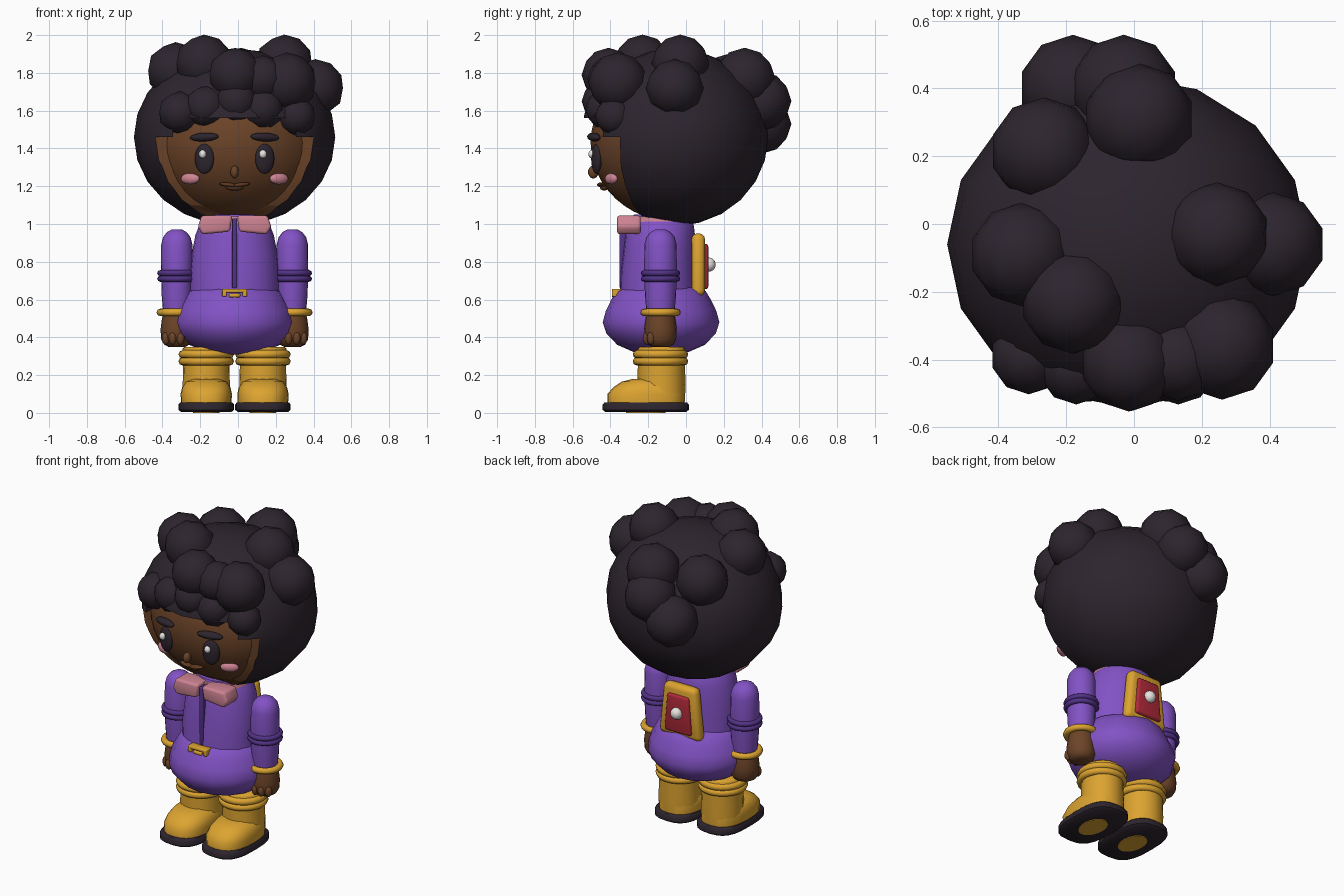
import bpy, bmesh, math
from mathutils import Vector

if "Cube" in bpy.data.objects:
    bpy.data.objects.remove(bpy.data.objects["Cube"])

X0, Y0 = -0.018, -0.135          # body axis


def mat(name, r, g, b):
    m = bpy.data.materials.new(name)
    m.diffuse_color = (r, g, b, 1)
    m.use_nodes = True
    m.node_tree.nodes["Principled BSDF"].inputs["Base Color"].default_value = m.diffuse_color
    return m


HAIR = mat("dark hair", 0.026, 0.018, 0.027)
SKIN = mat("brown skin", 0.15, 0.057, 0.021)
LIP = mat("lip brown", 0.115, 0.04, 0.015)
PURPLE = mat("purple cloth", 0.225, 0.085, 0.56)
TRIM = mat("dark purple trim", 0.085, 0.032, 0.24)
GOLD = mat("gold", 0.72, 0.37, 0.03)
PINK = mat("pink", 0.62, 0.23, 0.29)
RED = mat("red", 0.42, 0.022, 0.04)
WHITE = mat("white", 0.8, 0.78, 0.74)


def smooth(ob, angle=50):
    bpy.ops.object.select_all(action='DESELECT')
    ob.select_set(True)
    bpy.context.view_layer.objects.active = ob
    bpy.ops.object.shade_smooth_by_angle(angle=math.radians(angle))


def from_bm(name, bm, m):
    bmesh.ops.recalc_face_normals(bm, faces=bm.faces)
    me = bpy.data.meshes.new(name)
    bm.to_mesh(me)
    bm.free()
    ob = bpy.data.objects.new(name, me)
    bpy.context.collection.objects.link(ob)
    me.materials.append(m)
    return ob


def ball(name, loc, radii, m, seg=16, rings=10, rot=(0, 0, 0)):
    bpy.ops.mesh.primitive_uv_sphere_add(segments=seg, ring_count=rings, radius=1, location=loc, rotation=rot)
    ob = bpy.context.object
    ob.name = name
    ob.scale = radii
    ob.data.materials.append(m)
    smooth(ob)
    return ob


def ring(name, loc, r, thick, m):
    bpy.ops.mesh.primitive_torus_add(location=loc, major_radius=r, minor_radius=thick,
                                     major_segments=24, minor_segments=8)
    ob = bpy.context.object
    ob.name = name
    ob.data.materials.append(m)
    smooth(ob)


def loft(name, x, sections, m, seg=20, power=2.0):
    """Stack of rounded outlines: (z, rx, ry, cy)."""
    bm = bmesh.new()
    loops = []
    for z, rx, ry, cy in sections:
        lp = []
        for i in range(seg):
            a = 2 * math.pi * i / seg
            c, s = math.cos(a), math.sin(a)
            e = 2 / power
            lp.append(bm.verts.new((x + rx * math.copysign(abs(c) ** e, c),
                                    cy + ry * math.copysign(abs(s) ** e, s), z)))
        loops.append(lp)
    for a, b in zip(loops, loops[1:]):
        for i in range(seg):
            j = (i + 1) % seg
            bm.faces.new((a[i], a[j], b[j], b[i]))
    bm.faces.new(loops[0])
    bm.faces.new(loops[-1])
    ob = from_bm(name, bm, m)
    smooth(ob)
    return ob


def plate(name, pts, y0, y1, m, bevel=0.015):
    """Outline in x-z pushed through y, with soft edges."""
    bm = bmesh.new()
    f = bm.faces.new([bm.verts.new((X0 + x, y0, z)) for x, z in pts])
    ext = bmesh.ops.extrude_face_region(bm, geom=[f])
    bmesh.ops.translate(bm, vec=(0, y1 - y0, 0), verts=[v for v in ext["geom"] if isinstance(v, bmesh.types.BMVert)])
    if bevel:
        bmesh.ops.bevel(bm, geom=bm.edges[:], offset=bevel, segments=3, profile=0.5, affect='EDGES')
    ob = from_bm(name, bm, m)
    smooth(ob)
    return ob


# ---- head: face ellipsoid, front part only
FC, FR = Vector((X0, -0.05, 1.43)), Vector((0.48, 0.455, 0.42))


def face_y(dx, z):
    return FC.y - FR.y * math.sqrt(1 - (dx / FR.x) ** 2 - ((z - FC.z) / FR.z) ** 2)


face = ball("face", FC, FR, SKIN, 32, 24)
bm = bmesh.new()
bm.from_mesh(face.data)
bmesh.ops.delete(bm, geom=[v for v in bm.verts if v.co.y > -0.1], context='VERTS')
bm.to_mesh(face.data)
bm.free()

# ---- hair cap with a notch cut for the face
hair = ball("hair_cap", (X0, -0.06, 1.46), (0.533, 0.495, 0.47), HAIR, 16, 12)
hair.data.materials.append(SKIN)


def notch(profile, half):
    bm = bmesh.new()
    f = bm.faces.new([bm.verts.new((X0 - half, y, z)) for y, z in profile])
    ext = bmesh.ops.extrude_face_region(bm, geom=[f])
    bmesh.ops.translate(bm, vec=(2 * half, 0, 0), verts=[v for v in ext["geom"] if isinstance(v, bmesh.types.BMVert)])
    cut = from_bm("notch_cutter", bm, HAIR)
    cut.data.materials.append(SKIN)
    for p in cut.data.polygons:      # back wall is skin, the rest hair
        p.material_index = 1 if abs(p.normal.y) > 0.5 else 0
    cut.hide_render = True
    mod = hair.modifiers.new("notch", 'BOOLEAN')
    mod.operation, mod.solver, mod.object = 'DIFFERENCE', 'EXACT', cut
    bpy.context.view_layer.objects.active = hair
    bpy.ops.object.modifier_apply(modifier=mod.name)
    bpy.data.objects.remove(cut)


notch([(-0.35, 1.46), (-0.345, 1.3), (-0.32, 1.2), (-0.28, 1.1), (-0.2, 1.0), (-0.2, 0.9), (-0.8, 0.9), (-0.8, 1.46)], 0.7)
notch([(-0.35, 1.44), (-0.35, 1.56), (-0.8, 1.56), (-0.8, 1.44)], 0.325)
smooth(hair, 35)

# ---- curls: x, y, z, radius
curls = [(-.18, .40, 1.53, .155), (-.03, .40, 1.65, .155), (.015, .31, 1.77, .16), (-.265, .215, 1.74, .155),
         (-.33, -.09, 1.81, .15), (-.18, -.23, 1.85, .15), (.245, -.03, 1.85, .15), (.41, -.06, 1.72, .15),
         (-.015, -.41, 1.79, .14), (.26, -.36, 1.75, .155), (.13, -.40, 1.77, .12),
         (-.31, -.39, 1.59, .11), (-.17, -.42, 1.62, .11), (-.01, -.44, 1.65, .11),
         (.13, -.42, 1.61, .11), (.31, -.38, 1.57, .10)]
for i, (x, y, z, r) in enumerate(curls):
    bpy.ops.mesh.primitive_ico_sphere_add(subdivisions=2, radius=r * 1.02, location=(x, y, z))
    c = bpy.context.object
    c.name = f"curl_{i + 1}"
    c.data.materials.append(HAIR)
    smooth(c, 60)

# ---- face features
for s, side in ((-1, "left"), (1, "right")):
    yaw = s * 0.3
    x = X0 + s * 0.16
    ey = face_y(0.16, 1.345)
    ball(side + "_eye", (x, ey - 0.005, 1.345), (0.053, 0.025, 0.08), HAIR, rot=(0, 0, yaw))
    ball(side + "_eye_glint", (x - 0.01, ey - 0.03, 1.37), (0.02, 0.018, 0.022), WHITE, 12, 8)
    ball(side + "_brow", (x, face_y(0.16, 1.46) - 0.01, 1.46), (0.08, 0.028, 0.023), HAIR, rot=(0, s * 0.05, yaw))
    ball(side + "_cheek", (X0 + s * 0.235, face_y(0.235, 1.24) - 0.006, 1.24), (0.055, 0.025, 0.03), PINK,
         rot=(0, 0, s * 0.5))
    ball(side + "_upper_lip", (X0 + s * 0.035, face_y(0, 1.205) - 0.012, 1.208), (0.046, 0.025, 0.012), LIP,
         rot=(0, -s * 0.12, s * 0.1))
ball("lower_lip", (X0, face_y(0, 1.19) - 0.01, 1.192), (0.045, 0.022, 0.015), LIP)
ball("nose", (X0, face_y(0, 1.275) - 0.018, 1.275), (0.022, 0.028, 0.034), SKIN)

# ---- torso and skirt
loft("torso", X0, [(.62, .237, .205, -.145), (.75, .235, .2, -.145), (.85, .225, .192, -.14), (.94, .208, .185, -.137),
                   (1.0, .185, .175, -.135), (1.05, .15, .14, -.135)], PURPLE, 24)
loft("skirt", X0, [(z, r, r * .965, -.132) for z, r in
                   ((.31, .08), (.322, .15), (.36, .24), (.42, .3), (.48, .32), (.54, .303), (.6, .273),
                    (.645, .245), (.668, .2))], PURPLE, 16)
loft("neck_band", X0, [(.99, .18, .175, -.135), (1.04, .17, .165, -.135)], PINK, 24)
plate("zip", [(-.013, .66), (.013, .66), (.013, 1.03), (-.013, 1.03)], -.352, -.29, TRIM, .006)
for s, side in ((-1, "left"), (1, "right")):
    plate(side + "_collar", [(s * .012, 1.045), (s * .025, .96), (s * .17, .945), (s * .195, .985), (s * .175, 1.045)],
          -.365, -.24, PINK, .015)

# ---- belt buckle: frame bars and tongue
for nm, x0, x1, z0, z1 in (("top", -.066, .066, .637, .657), ("left", -.066, -.042, .615, .657),
                           ("right", .042, .066, .615, .657), ("tongue", -.03, .03, .612, .632)):
    plate("buckle_" + nm, [(x0, z0), (x1, z0), (x1, z1), (x0, z1)], -.392, -.34, GOLD, .006)

# ---- backpack
plate("pack_frame", [(-.15, .62), (.15, .62), (.115, .95), (-.115, .95)], .03, .1, GOLD, .03)
plate("pack_pocket", [(-.095, .655), (.095, .655), (.075, .895), (-.075, .895)], .08, .118, RED, .015)
ball("pack_button", (X0, .122, .785), (.037, .035, .037), WHITE)

# ---- arms and legs
for s, side in ((-1, "left"), (1, "right")):
    ax = X0 + s * 0.306
    loft(side + "_arm", ax, [(z, r, r * 1.03, Y0) for z, r in
                             ((.53, .072), (.62, .08), (.75, .084), (.89, .083), (.93, .073), (.957, .052),
                              (.972, .025))], PURPLE)
    for z in (.74, .71):
        ring(side + "_arm_band", (ax, Y0, z), .088, .016, TRIM)
    ring(side + "_bracelet", (ax, Y0, .532), .087, .02, GOLD)
    loft(side + "_hand", ax, [(z, r, r * 1.0, Y0) for z, r in
                              ((.35, .045), (.362, .068), (.39, .083), (.44, .086), (.49, .08), (.54, .07))], SKIN)
    for k, (dx, dy) in enumerate(((-.02, -.072), (.022, -.072), (.058, -.05))):
        ball(f"{side}_finger_{k + 1}", (ax + s * dx, Y0 + dy, .395), (.022, .022, .034), SKIN, 10, 8)

    lx = X0 + s * 0.15
    loft(side + "_boot_shaft", lx, [(.06, .125, .125, -.13), (.15, .125, .127, -.13), (.26, .122, .125, -.13),
                                    (.34, .125, .125, -.13), (.35, .115, .115, -.13)], GOLD)
    for z in (.31, .273):
        ring(side + "_boot_cuff", (lx, Y0, z), .125, .022, GOLD)
    loft(side + "_boot_foot", lx, [(.045, .133, .203, -.212), (.1, .136, .204, -.212), (.135, .128, .185, -.2),
                                   (.165, .108, .15, -.19), (.18, .07, .1, -.18)], GOLD, 24, 2.5)
    loft(side + "_sole", lx, [(.004, .132, .212, -.213), (.016, .147, .228, -.213), (.044, .147, .228, -.213),
                              (.056, .138, .218, -.213)], HAIR, 24, 2.8)
    loft(side + "_sole_patch", lx, [(0, .07, .105, -.213), (.008, .07, .105, -.213)], GOLD, 20)
